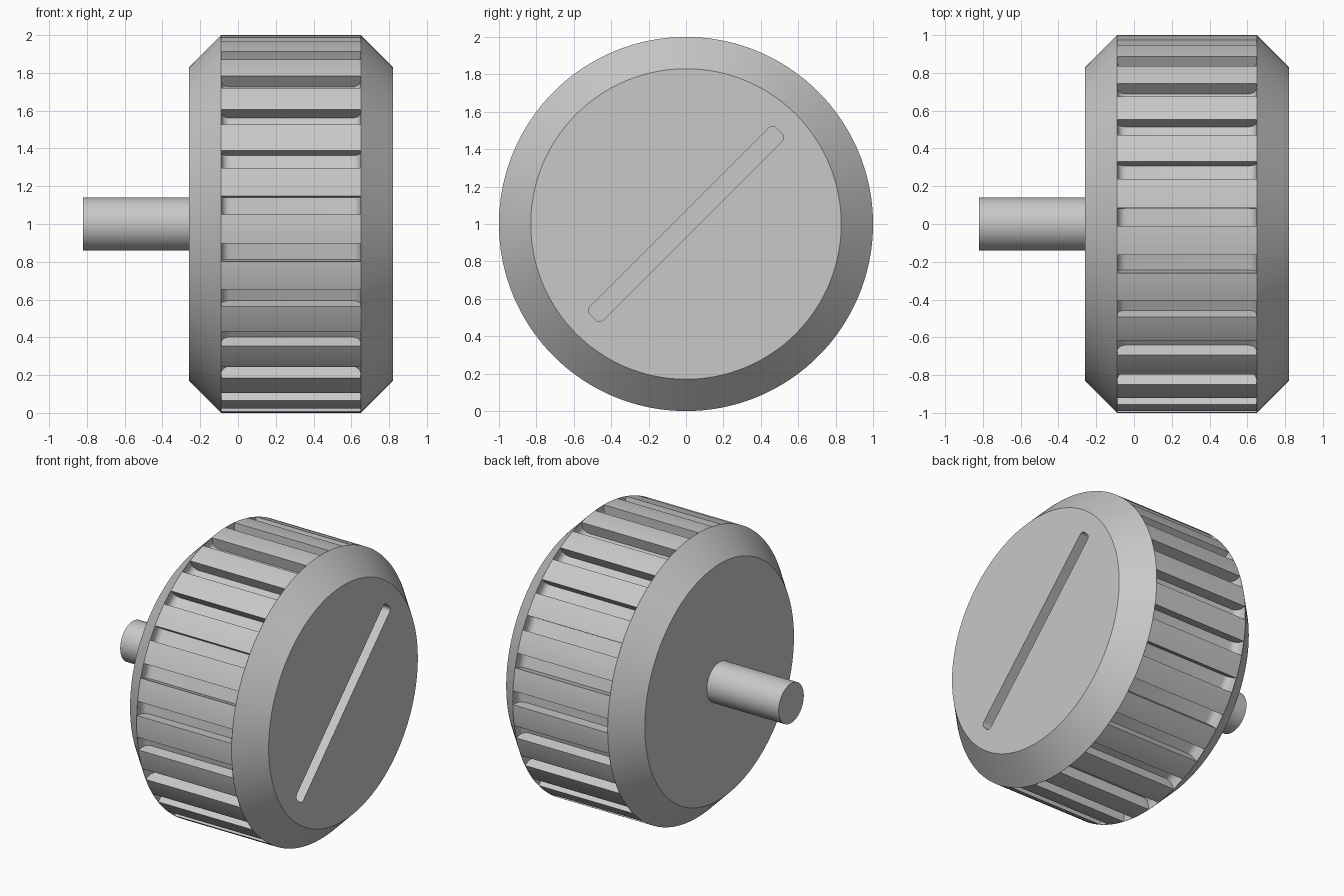
import bpy, bmesh
from math import sin, cos, pi, radians
from mathutils import Vector

if "Cube" in bpy.data.objects:
    bpy.data.objects.remove(bpy.data.objects["Cube"])

AXIS = Vector((0, 0, 1))          # centre of the wheel
GROOVES = 25

grey = bpy.data.materials.new("plain grey")
grey.use_nodes = True
grey.diffuse_color = (0.58, 0.58, 0.58, 1)
grey.node_tree.nodes["Principled BSDF"].inputs["Base Color"].default_value = (0.58, 0.58, 0.58, 1)


def finish(bm, name):
    bmesh.ops.recalc_face_normals(bm, faces=bm.faces[:])
    mesh = bpy.data.meshes.new(name)
    bm.to_mesh(mesh)
    bm.free()
    mesh.materials.append(grey)
    obj = bpy.data.objects.new(name, mesh)
    bpy.context.collection.objects.link(obj)
    return obj


def lathe(name, profile, steps):
    """Closed solid turned about the x axis from (x, radius) points."""
    bm = bmesh.new()
    rings = []
    for x, r in profile:
        rings.append([bm.verts.new(AXIS + Vector((x, r * cos(2 * pi * i / steps), r * sin(2 * pi * i / steps))))
                      for i in range(steps)])
    for a, b in zip(rings, rings[1:]):
        for i in range(steps):
            j = (i + 1) % steps
            bm.faces.new((a[i], a[j], b[j], b[i]))
    bm.faces.new(rings[0])
    bm.faces.new(rings[-1])
    return finish(bm, name)


def rounded_rect(u0, u1, v0, v1, r, n=6):
    corners = ((u1 - r, v1 - r), (u0 + r, v1 - r), (u0 + r, v0 + r), (u1 - r, v0 + r))
    return [(cu + r * cos(pi / 2 * (k + i / n)), cv + r * sin(pi / 2 * (k + i / n)))
            for k, (cu, cv) in enumerate(corners) for i in range(n + 1)]


def prism(bm, outline, u, v, w, w0, w1):
    """Extrude a 2D outline lying in the u, v plane along w."""
    low, high = ([bm.verts.new(AXIS + u * a + v * b + w * c) for a, b in outline] for c in (w0, w1))
    n = len(outline)
    for i in range(n):
        j = (i + 1) % n
        bm.faces.new((low[i], low[j], high[j], high[i]))
    bm.faces.new(low)
    bm.faces.new(high)


def cut(target, cutter):
    cutter.hide_render = True
    cutter.hide_viewport = True
    mod = target.modifiers.new(cutter.name, 'BOOLEAN')
    mod.operation = 'DIFFERENCE'
    mod.solver = 'EXACT'
    mod.object = cutter
    bpy.context.view_layer.objects.active = target
    bpy.ops.object.modifier_apply(modifier=mod.name)
    bpy.data.objects.remove(cutter)


def smooth(obj):
    bpy.ops.object.select_all(action='DESELECT')
    obj.select_set(True)
    bpy.context.view_layer.objects.active = obj
    bpy.ops.object.shade_smooth_by_angle(angle=radians(25))


# Chamfered wheel and its shaft
wheel = lathe("knob_wheel", [(-0.26, 0.83), (-0.09, 1), (0.65, 1), (0.82, 0.83)], 180)
shaft = lathe("shaft", [(-0.82, 0.14), (-0.255, 0.14)], 64)

# Grip grooves around the rim, with rounded floor ends
X = Vector((1, 0, 0))
bm = bmesh.new()
groove = rounded_rect(-0.088, 0.648, 0.92, 1.2, 0.045)
for k in range(GROOVES):
    a = radians(5.7) + 2 * pi * k / GROOVES
    out = Vector((0, -cos(a), sin(a)))
    prism(bm, groove, X, out, X.cross(out), -0.0485, 0.0485)
cut(wheel, finish(bm, "groove_cutter"))

# Diagonal slot in the outer face
bm = bmesh.new()
along = Vector((0, 1, 1)).normalized()
prism(bm, rounded_rect(-0.705, 0.705, -0.05, 0.05, 0.03), along, X.cross(along), X, 0.74, 0.9)
cut(wheel, finish(bm, "slot_cutter"))

for part in (wheel, shaft):
    smooth(part)
